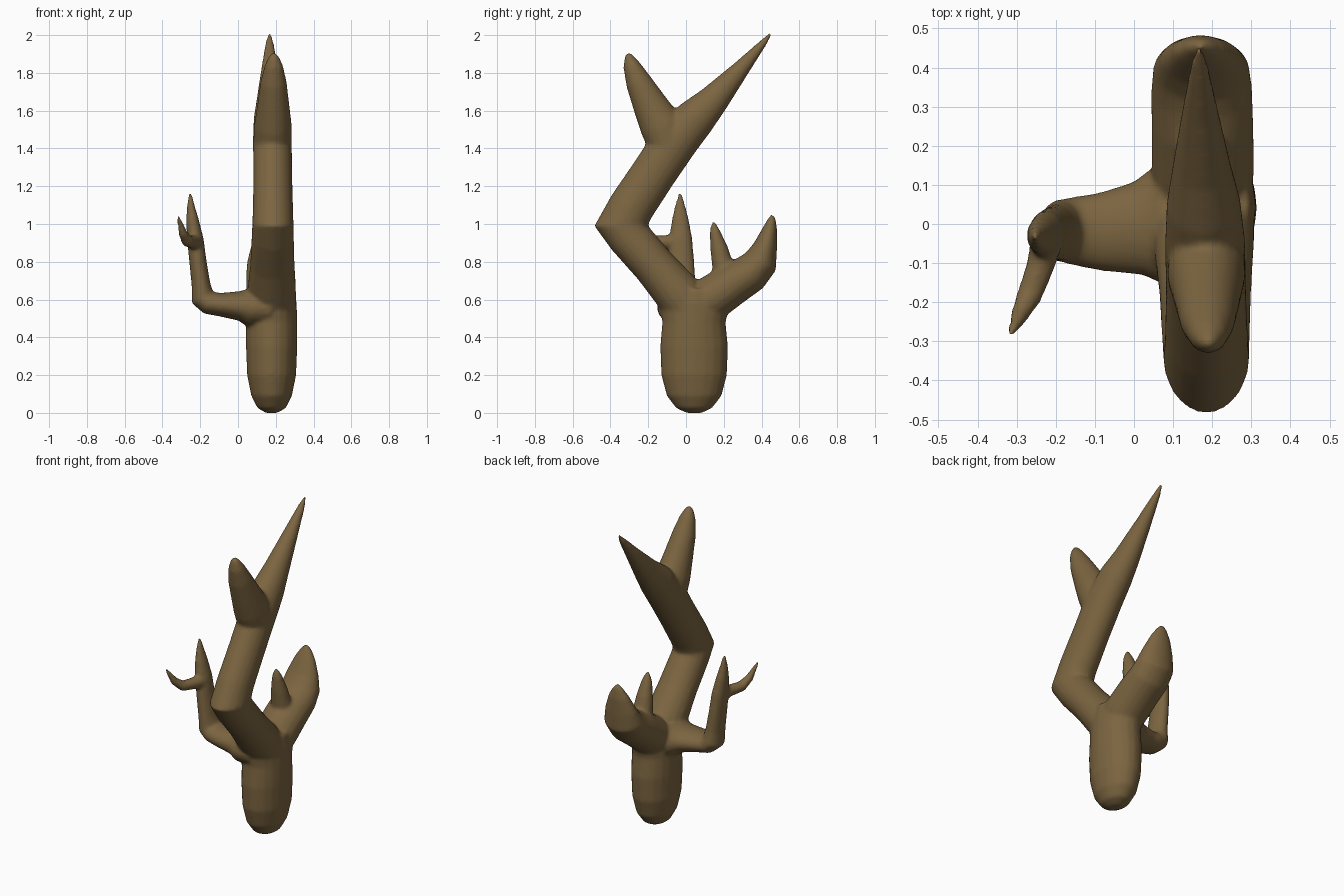
import bpy, bmesh, math
from mathutils import Vector

bm = bmesh.new()
SIDES = 20


def limb(points, axis):
    """Loft of ellipses: (x, y, z, radius along axis, radius across)."""
    axis = Vector(axis)
    centres = [Vector(p[:3]) for p in points]
    rings = []
    for i, p in enumerate(points):
        tangent = Vector()
        if i > 0:
            tangent += (centres[i] - centres[i - 1]).normalized()
        if i < len(points) - 1:
            tangent += (centres[i + 1] - centres[i]).normalized()
        tangent.normalize()
        a = (axis - tangent * axis.dot(tangent)).normalized()
        b = tangent.cross(a)
        ring = []
        for k in range(SIDES):
            t = math.tau * k / SIDES
            ring.append(bm.verts.new(centres[i] + a * p[3] * math.cos(t) + b * p[4] * math.sin(t)))
        rings.append(ring)
    for lo, hi in zip(rings, rings[1:]):
        for k in range(SIDES):
            n = (k + 1) % SIDES
            bm.faces.new((lo[k], lo[n], hi[n], hi[k]))
    bm.faces.new(rings[0][::-1])
    bm.faces.new(rings[-1])


X, Y = (1, 0, 0), (0, 1, 0)

# Rounded trunk
limb([(.178, .043, 0, .03, .04), (.178, .043, .025, .075, .095), (.178, .043, .09, .108, .145),
      (.178, .043, .2, .13, .174), (.178, .043, .35, .136, .180), (.178, .042, .48, .136, .168),
      (.178, .045, .58, .133, .185), (.178, .05, .66, .12, .14)], X)
# Main bough: out to the elbow, then up to the long spike
limb([(.178, .06, .48, .13, .11), (.178, -.04, .63, .13, .125), (.182, -.17, .78, .118, .112),
      (.184, -.30, .93, .112, .115), (.185, -.342, .995, .11, .144), (.185, -.29, 1.09, .106, .122),
      (.184, -.17, 1.27, .103, .119), (.182, -.05, 1.45, .103, .122), (.178, .05, 1.56, .095, .108),
      (.173, .145, 1.655, .075, .083), (.169, .29, 1.82, .046, .047), (.167, .41, 1.96, .022, .02),
      (.167, .449, 2.008, .008, .008)], X)
# Short upper prong
limb([(.185, -.09, 1.42, .10, .11), (.185, -.13, 1.52, .10, .115), (.187, -.19, 1.63, .085, .093),
      (.188, -.25, 1.75, .070, .070), (.19, -.288, 1.84, .048, .046), (.19, -.302, 1.885, .028, .025),
      (.19, -.305, 1.907, .01, .01)], X)
# Broad rear bough
limb([(.178, .02, .53, .12, .10), (.176, .14, .61, .132, .12), (.175, .25, .685, .131, .113),
      (.173, .34, .74, .13, .105), (.172, .395, .80, .124, .093), (.171, .42, .88, .104, .064),
      (.17, .444, .97, .068, .040), (.17, .455, 1.025, .034, .021), (.17, .458, 1.05, .01, .008)], X)
# Rear spur
limb([(.172, .21, .68, .07, .07), (.172, .195, .78, .062, .057), (.172, .175, .87, .05, .047),
      (.172, .153, .96, .032, .028), (.172, .146, 1.0, .015, .014), (.172, .145, 1.013, .006, .006)], X)
# Side arm turning upward
limb([(.17, 0, .555, .15, .10), (.06, -.005, .56, .15, .105), (.01, -.012, .567, .12, .079),
      (-.09, -.02, .573, .10, .063), (-.155, -.018, .582, .088, .062), (-.188, -.017, .61, .08, .064),
      (-.196, -.022, .68, .074, .050), (-.212, -.025, .80, .069, .046), (-.226, -.028, .92, .062, .044),
      (-.241, -.03, 1.02, .046, .034), (-.25, -.031, 1.10, .027, .02), (-.253, -.031, 1.165, .008, .008)], Y)
# Twig on the side arm
limb([(-.222, -.04, .905, .042, .042), (-.24, -.11, .905, .036, .036), (-.268, -.185, .91, .033, .032),
      (-.292, -.232, .952, .024, .025), (-.309, -.27, 1.015, .013, .014), (-.316, -.285, 1.046, .006, .006)], X)

bmesh.ops.recalc_face_normals(bm, faces=bm.faces[:])
mesh = bpy.data.meshes.new("branching_trunk")
bm.to_mesh(mesh)
bm.free()
trunk = bpy.data.objects.new("branching_trunk", mesh)
bpy.context.collection.objects.link(trunk)

# Fuse the limbs into one skin and soften the joints
fuse = trunk.modifiers.new("fuse", 'REMESH')
fuse.mode = 'VOXEL'
fuse.voxel_size = 0.01
fuse.use_smooth_shade = True
soft = trunk.modifiers.new("soften", 'SMOOTH')
soft.factor = 0.5
soft.iterations = 8

# Brown bark
bark = bpy.data.materials.new("bark")
bark.diffuse_color = (0.20, 0.13, 0.052, 1)
mesh.materials.append(bark)
